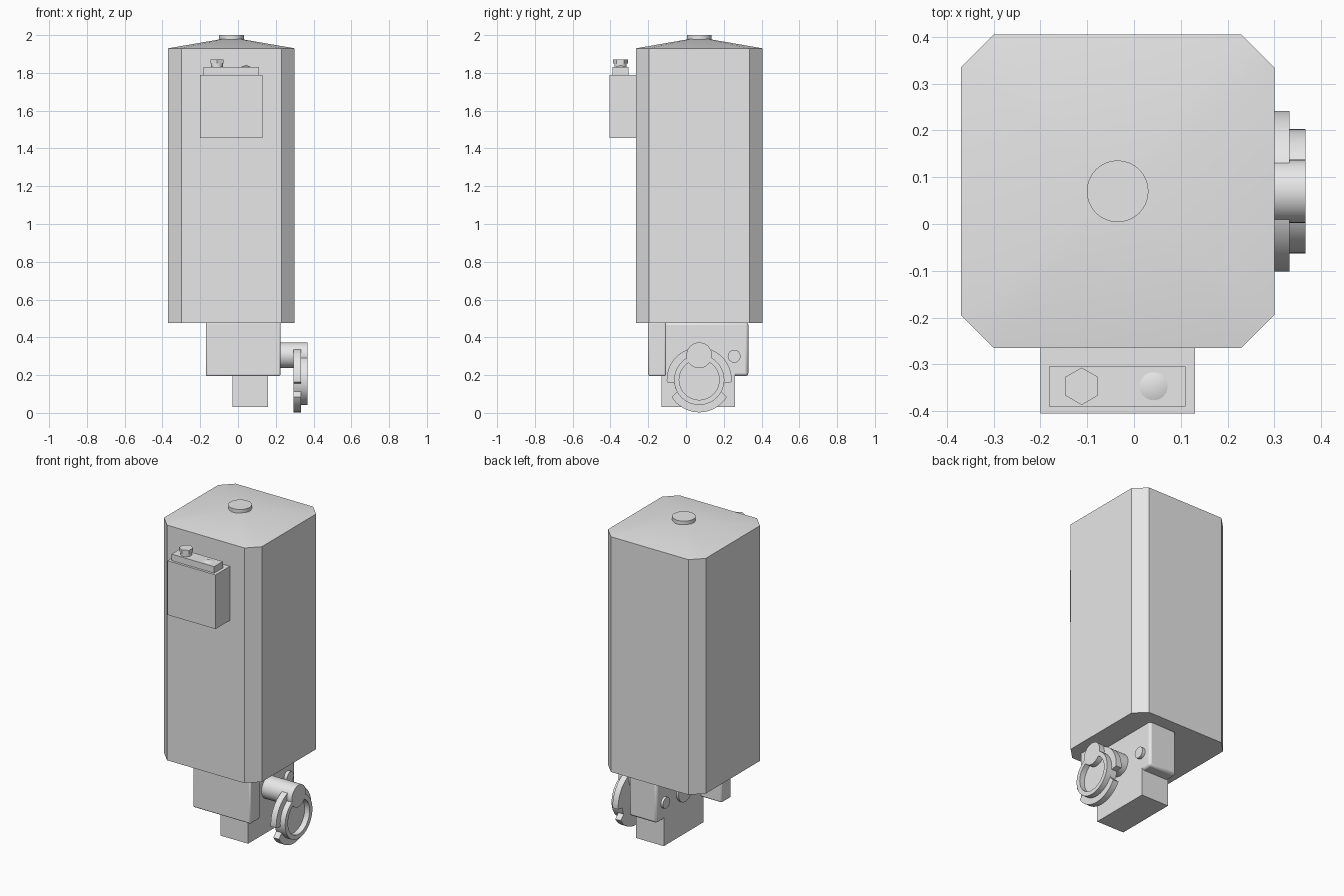
import bpy, bmesh, math
from mathutils import Vector, Matrix

old = bpy.data.objects.get("Cube")
if old:
    bpy.data.objects.remove(old, do_unlink=True)

GREY = (0.8, 0.8, 0.8, 1)
mat = bpy.data.materials.new("plain grey")
mat.use_nodes = True
mat.diffuse_color = GREY
mat.node_tree.nodes["Principled BSDF"].inputs["Base Color"].default_value = GREY


def finish(name, bm, bevel=0.0, segments=2):
    bmesh.ops.recalc_face_normals(bm, faces=bm.faces)
    mesh = bpy.data.meshes.new(name)
    bm.to_mesh(mesh)
    bm.free()
    obj = bpy.data.objects.new(name, mesh)
    bpy.context.collection.objects.link(obj)
    mesh.materials.append(mat)
    if bevel:
        mod = obj.modifiers.new("bevel", "BEVEL")
        mod.width, mod.segments = bevel, segments
    bpy.ops.object.select_all(action="DESELECT")
    obj.select_set(True)
    bpy.context.view_layer.objects.active = obj
    bpy.ops.object.shade_smooth_by_angle(angle=math.radians(30))
    return obj


def box(name, x, y, z, bevel=0.0):
    bm = bmesh.new()
    bmesh.ops.create_cube(bm, size=1)
    for v in bm.verts:
        for i, (lo, hi) in enumerate((x, y, z)):
            v.co[i] = lo if v.co[i] < 0 else hi
    return finish(name, bm, bevel)


def cylinder(name, axis, start, end, center, radius, sides=32, top=None):
    """Cylinder or cone along x or z; center holds the other two coordinates."""
    bm = bmesh.new()
    bmesh.ops.create_cone(bm, cap_ends=True, segments=sides, radius1=radius,
                          radius2=radius if top is None else top, depth=end - start)
    mid = (start + end) / 2
    if axis == "x":
        bm.transform(Matrix.Rotation(math.pi / 2, 4, "Y"))
        bm.transform(Matrix.Translation((mid, *center)))
    else:
        bm.transform(Matrix.Translation((*center, mid)))
    return finish(name, bm)


def extrude(bm, points, direction):
    face = bm.faces.new([bm.verts.new(p) for p in points])
    new = bmesh.ops.extrude_face_region(bm, geom=[face])["geom"]
    verts = [g for g in new if isinstance(g, bmesh.types.BMVert)]
    bmesh.ops.translate(bm, verts=verts, vec=direction)
    return verts


# Main housing: square column with cut corners and a shallow roof
CX, CY, HALF, CUT = -0.035, 0.07, 0.335, 0.265
corners = [(HALF, -CUT), (HALF, CUT), (CUT, HALF), (-CUT, HALF),
           (-HALF, CUT), (-HALF, -CUT), (-CUT, -HALF), (CUT, -HALF)]
bm = bmesh.new()
extrude(bm, [(CX + a, CY + b, 0.475) for a, b in corners], (0, 0, 1.455))
top = max(bm.faces, key=lambda f: f.calc_center_median().z)
bmesh.ops.poke(bm, faces=[top])
max(bm.verts, key=lambda v: -(v.co.xy - Vector((CX, CY))).length).co.z = 1.988
finish("housing", bm)
cylinder("roof_cap", "z", 1.96, 2.0, (CX, CY), 0.066)

# Control box on the front
box("control_box", (-0.2, 0.13), (-0.405, -0.26), (1.455, 1.79))
box("control_plate", (-0.182, 0.11), (-0.39, -0.305), (1.785, 1.83))
cylinder("bolt_neck", "z", 1.825, 1.852, (-0.112, -0.347), 0.032)
cylinder("bolt_head", "z", 1.85, 1.872, (-0.112, -0.347), 0.04, sides=6)
cylinder("control_button", "z", 1.828, 1.842, (0.042, -0.347), 0.035, top=0.0)

# Mounting below the housing
box("mount_front_plate", (-0.17, 0.225), (-0.2, -0.106), (0.195, 0.48), 0.008)
box("mount_block", (-0.03, 0.16), (-0.15, 0.33), (0.195, 0.48), 0.014)
box("lower_block", (-0.03, 0.16), (-0.13, 0.26), (0.03, 0.21))
cylinder("locking_pin", "x", -0.045, 0.18, (0.255, 0.3), 0.034, sides=24)
cylinder("drive_shaft", "x", -0.045, 0.367, (CY, 0.305), 0.068)

# Hand wheel with two notches in its rim
WZ, RIM, INNER = 0.175, 0.172, 0.133
outline = []
for degree in range(0, 360, 4):
    notch = 186 <= degree <= 208 or 332 <= degree <= 354
    r, a = (INNER if notch else RIM), math.radians(degree)
    outline.append((0.295, CY + r * math.cos(a), WZ + r * math.sin(a)))
bm = bmesh.new()
extrude(bm, outline, (0.038, 0, 0))
finish("wheel_disc", bm)

# Raised ring on the wheel, spun from a small section
bm = bmesh.new()
section = [bm.verts.new((x, CY + r, WZ)) for x, r in
           ((0.325, INNER), (0.367, INNER), (0.367, 0.106), (0.325, 0.106))]
edges = [bm.edges.new((section[i], section[(i + 1) % 4])) for i in range(4)]
bmesh.ops.spin(bm, geom=section + edges, cent=(0, CY, WZ), axis=(1, 0, 0),
               angle=math.tau, steps=48)
bmesh.ops.remove_doubles(bm, verts=bm.verts, dist=0.0005)
finish("wheel_ring", bm)
